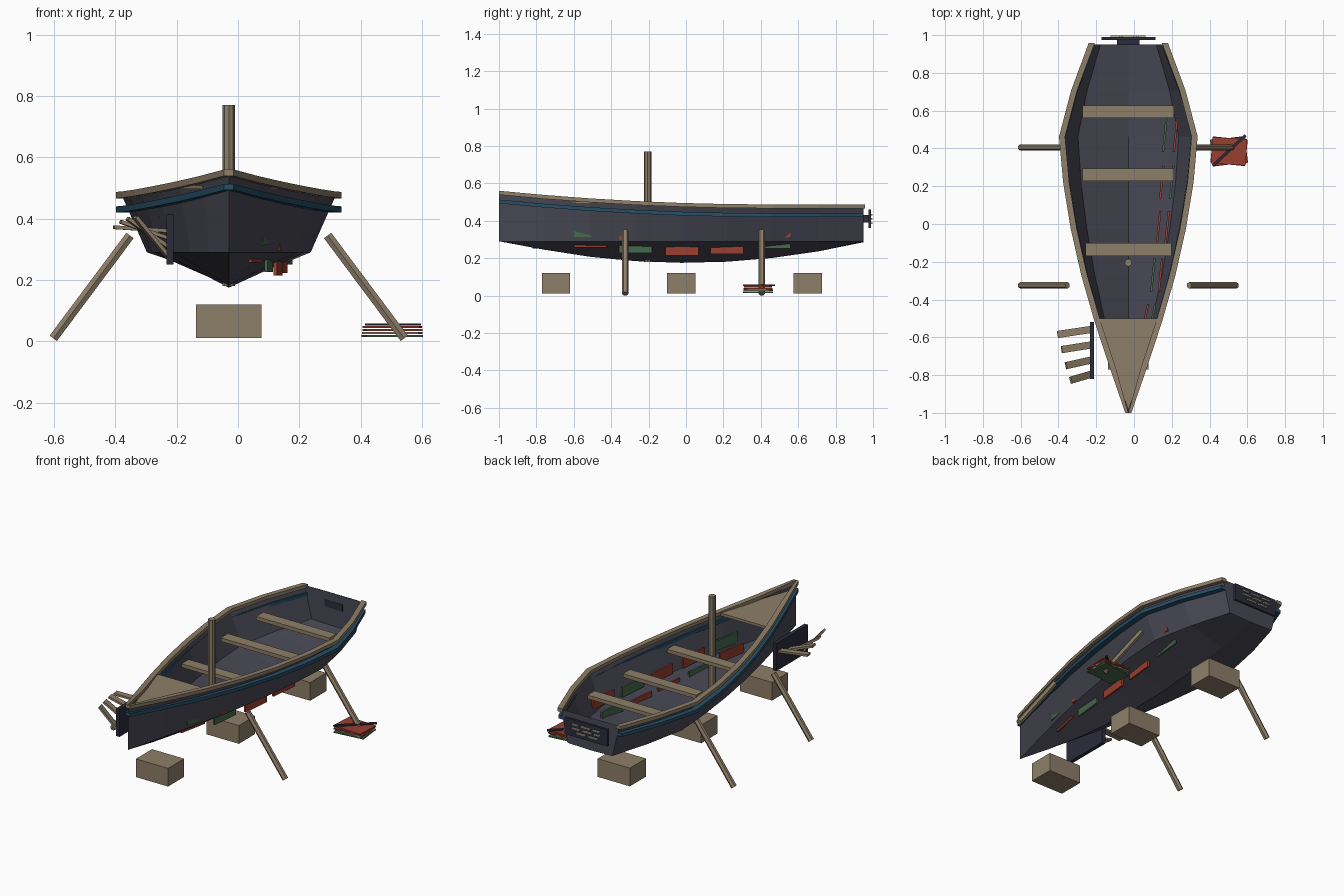
import bpy, math
from mathutils import Vector, Matrix, Euler

if "Cube" in bpy.data.objects:
    bpy.data.objects.remove(bpy.data.objects["Cube"])

CX = -0.03  # boat centre line


def material(name, rgb):
    m = bpy.data.materials.new(name)
    m.diffuse_color = (*rgb, 1)
    m.use_nodes = True
    m.node_tree.nodes["Principled BSDF"].inputs["Base Color"].default_value = m.diffuse_color
    return m


WOOD = material("weathered_wood", (.27, .21, .14))
HULL = material("hull_grey", (.065, .065, .09))
NAVY = material("dark_navy", (.025, .025, .045))
BLUE = material("blue_trim", (.02, .075, .13))
RED = material("red_paint", (.32, .05, .03))
GREEN = material("green_paint", (.065, .14, .075))
PALE = material("pale_wood", (.5, .46, .36))


def mesh(name, verts, faces, mat):
    me = bpy.data.meshes.new(name)
    me.from_pydata([tuple(v) for v in verts], [], faces)
    me.materials.append(mat)
    ob = bpy.data.objects.new(name, me)
    bpy.context.collection.objects.link(ob)
    return ob


def box(name, centre, size, mat, rot=(0, 0, 0)):
    r = Euler(rot).to_matrix()
    v = [r @ Vector((x * size[0] / 2, y * size[1] / 2, z * size[2] / 2)) + Vector(centre)
         for x in (-1, 1) for y in (-1, 1) for z in (-1, 1)]
    f = [(0, 1, 3, 2), (4, 6, 7, 5), (0, 4, 5, 1), (2, 3, 7, 6), (0, 2, 6, 4), (1, 5, 7, 3)]
    return mesh(name, v, f, mat)


def loft(name, sections, mat, closed=True):
    n = len(sections[0])
    v = [p for s in sections for p in s]
    f = [(i * n + j, i * n + (j + 1) % n, (i + 1) * n + (j + 1) % n, (i + 1) * n + j)
         for i in range(len(sections) - 1) for j in range(n if closed else n - 1)]
    if closed:
        f += [tuple(range(n))[::-1], tuple(range(len(v) - n, len(v)))]
    return mesh(name, v, f, mat)


def pole(name, a, b, radius, sides, mat):
    a, b = Vector(a), Vector(b)
    q = (b - a).to_track_quat('Z', 'Y')
    ring = [q @ Vector((radius * math.cos(t * math.tau / sides),
                        radius * math.sin(t * math.tau / sides), 0)) for t in range(sides)]
    return loft(name, [[p + e for p in ring] for e in (a, b)], mat)


# Hull stations: length position, outer half width, sheer height
ys = [-1 + 1.95 * i / 8 for i in range(9)]
half = [.016, .1, .18, .25, .305, .345, .367, .303, .21]


def sheer(y):
    return .487 + .073 * (max(0, .46 - y) / 1.46) ** 2


def keel(y):
    return .175 + .115 * min(1, abs(y) / .97) ** 2


# Hull with V bottom, hard chine and flat transom
rings = []
for y, w in zip(ys, half):
    t = max(0, w - .016)
    c = t * .76
    k = keel(y)
    rings.append([(CX - t, y, sheer(y) - .006), (CX - c, y, .29), (CX, y, k),
                  (CX + c, y, .29), (CX + t, y, sheer(y) - .006)])
loft("hull", rings, HULL, closed=False)
mesh("transom", rings[-1], [(0, 1, 2, 3, 4)], HULL)

# Gunwale rails and blue rubbing strips on both sides
for side, s in (("left", -1), ("right", 1)):
    for name, drop, height, wide, mat in (("gunwale", 0, .021, .032, WOOD),
                                          ("blue_strip", .047, .02, .034, BLUE)):
        secs = []
        for y, w in zip(ys, half):
            z = sheer(y) - drop
            o, i = CX + s * w, CX + s * max(0, w - wide)
            y2 = y + .008 if y > .9 and drop == 0 else y
            secs.append([(o, y2, z), (i, y2, z), (i, y2, z - height), (o, y2, z - height)])
        loft(f"{side}_{name}", secs, mat)

# Bow deck
loft("bow_deck", [[(CX, -.985, z), (CX + .168, -.5, z), (CX - .168, -.5, z)]
                  for z in (.496, .512)], WOOD)

# Seats
for i, (y, w) in enumerate(((-.135, .455), (.26, .485), (.595, .485))):
    box(f"seat_{i + 1}", (CX, y, .417), (w, .067, .022), WOOD)

# Short mast
pole("mast", (CX, -.205, .18), (CX, -.205, .77), .02, 8, WOOD)

# Keel blocks
for i, y in enumerate((-.695, -.025, .65)):
    box(f"keel_block_{i + 1}", (CX, y, .066), (.213, .152, .109), WOOD)

# Leaning side props
for s in (-1, 1):
    for y in (-.325, .405):
        pole("side_prop", (CX + s * .572, y, .01), (CX + s * .322, y, .345), .017, 6, WOOD)

# Coloured patch boards along the right side, two rows
patch_y = [-.51, -.27, -.02, .22, .47]
rows = ((("red", "green", "red", "red", "green"), (.057, .1, .13, .147, .163), .245, .16),
        (("green", "red", "red", "green", "red"), (.095, .14, .175, .2, .22), .32, .09))
paint = {"red": RED, "green": GREEN}
for cols, xs, base, lift in rows:
    for y, x, c in zip(patch_y, xs, cols):
        yaw = -math.atan((.2 if y < -.4 else .1))
        box(f"{c}_patch_board", (x, y, base + lift * y * y), (.011, .177, .06), paint[c],
            (0, 0, yaw))

# Pile of loose boards
for i, (mat, a) in enumerate(((GREEN, .12), (WOOD, -.1), (RED, .08), (RED, -.06))):
    box(f"pile_board_{i + 1}", (.503, .385, .018 + i * .0095),
        (.185, .14, .007), mat, (0, 0, a))
box("pile_top_stick", (.505, .39, .055), (.235, .016, .008), NAVY, (0, 0, .75))

# Dark side board with four splayed slats
box("bow_side_board", (-.222, -.67, .333), (.022, .3, .165), NAVY)
for a, b in (((-.225, -.558, .36), (-.405, -.585, .372)),
             ((-.225, -.64, .335), (-.383, -.665, .39)),
             ((-.225, -.72, .305), (-.36, -.75, .4)),
             ((-.225, -.795, .272), (-.335, -.827, .405))):
    a, b = Vector(a), Vector(b)
    d = (b - a).normalized()
    side = d.cross(Vector((0, 0, 1))).normalized() * .019
    up = side.cross(d).normalized() * .006
    loft("splayed_slat", [[p + side + up, p - side + up, p - side - up, p + side - up]
                          for p in (a, b)], WOOD)

# Stern plate with pale inlaid bars
box("stern_plate", (CX, .982, .41), (.285, .014, .1), NAVY)
box("stern_plate_mount", (CX, .963, .41), (.12, .03, .04), NAVY)
for r, dashes in enumerate((((-.07, .05), (0, .06), (.07, .04)),
                            ((-.075, .04), (-.01, .06), (.065, .05)),
                            ((-.05, .06), (.03, .06)))):
    for x, w in dashes:
        box("pale_bar", (CX + x, .993, .433 - r * .023), (w, .01, .008), PALE)
